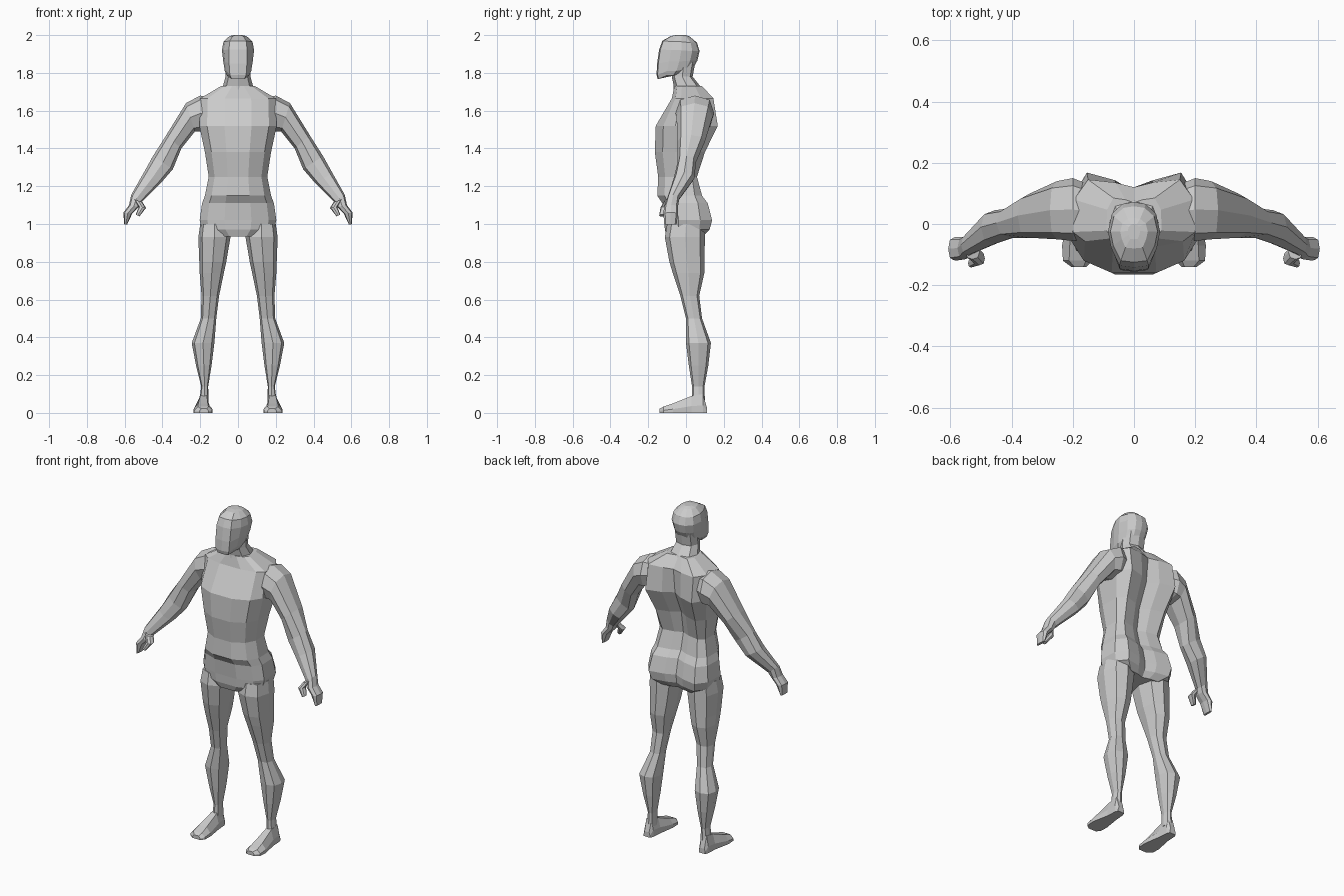
import bpy, bmesh
from mathutils import Vector


def loft(name, rings, mirror=False):
    """Skin equal-length point rings into a closed, flat-shaded mesh."""
    bm = bmesh.new()
    loops = [[bm.verts.new(p) for p in ring] for ring in rings]
    n = len(loops[0])
    for a, b in zip(loops, loops[1:]):
        for i in range(n):
            j = (i + 1) % n
            bm.faces.new((a[i], a[j], b[j], b[i]))
    bm.faces.new(loops[0])
    bm.faces.new(loops[-1])
    bmesh.ops.recalc_face_normals(bm, faces=bm.faces)
    mesh = bpy.data.meshes.new(name)
    bm.to_mesh(mesh)
    bm.free()
    obj = bpy.data.objects.new(name, mesh)
    bpy.context.collection.objects.link(obj)
    if mirror:
        obj.modifiers.new("Mirror", 'MIRROR').use_clip = False
    return obj


def symmetric(half):
    """Complete a half outline (first and last points on x = 0)."""
    return half + [(-x, y, z) for x, y, z in half[-2:0:-1]]


def octagon(a, b, yf, yb, k=0.76):
    """Eight-sided ring spanning points a to b (x, z) and yf to yb."""
    c = Vector(((a[0] + b[0]) / 2, (yf + yb) / 2, (a[1] + b[1]) / 2))
    u = Vector(((a[0] - b[0]) / 2, 0, (a[1] - b[1]) / 2))
    v = Vector((0, (yb - yf) / 2, 0))
    return [c + u * s + v * t for s, t in
            ((1, 0), (k, k), (0, 1), (-k, k), (-1, 0), (-k, -k), (0, -1), (k, -k))]


def limb(name, rows):
    return loft(name, [octagon(r[0:2], r[2:4], r[4], r[5]) for r in rows], True)


# Torso: z, half width, front, back, spine groove
torso = [(0.935, 0.13, -0.10, 0.09, 0.07), (0.97, 0.19, -0.112, 0.125, 0.09),
         (1.02, 0.203, -0.115, 0.138, 0.095), (1.11, 0.19, -0.125, 0.115, 0.075),
         (1.15, 0.175, -0.152, 0.085, 0.05), (1.25, 0.155, -0.147, 0.058, 0.025),
         (1.38, 0.175, -0.165, 0.10, 0.045), (1.52, 0.205, -0.16, 0.168, 0.105),
         (1.665, 0.20, -0.075, 0.145, 0.12), (1.73, 0.09, -0.062, 0.085, 0.07)]


def torso_ring(z, w, f, b, s):
    return symmetric([(0, f, z), (0.35 * w, f, z), (0.8 * w, f * 0.75, z),
                      (w, f * 0.35, z), (w * 0.98, b * 0.55, z), (w * 0.75, b, z),
                      (w * 0.3, b * 0.6 + s * 0.4, z), (0, s, z)])


loft("torso", [torso_ring(*r) for r in torso])

# Neck
loft("neck", [octagon((w, z), (-w, z), f, b) for z, w, f, b in
              ((1.66, 0.10, -0.07, 0.10), (1.73, 0.08, -0.065, 0.075),
               (1.78, 0.066, -0.075, 0.035), (1.86, 0.066, -0.07, 0.05))])

# Head: half width, face half width, front y/z, side z, back y/z
head = [(0.058, 0.035, -0.15, 1.768, 1.785, 0.0, 1.80),
        (0.070, 0.043, -0.156, 1.79, 1.81, 0.035, 1.82),
        (0.078, 0.047, -0.153, 1.85, 1.86, 0.06, 1.865),
        (0.085, 0.048, -0.142, 1.925, 1.92, 0.072, 1.915),
        (0.077, 0.043, -0.125, 1.97, 1.965, 0.058, 1.96),
        (0.045, 0.028, -0.08, 1.995, 1.995, 0.02, 1.992),
        (0.02, 0.012, -0.05, 2.0, 2.0, 0.0, 2.0)]


def head_ring(w, fw, fy, fz, sz, by, bz):
    d = by - fy
    return symmetric([(0, fy, fz), (fw, fy + 0.03 * d, fz), (w * 0.88, fy + 0.3 * d, sz),
                      (w, fy + 0.55 * d, sz), (w * 0.85, fy + 0.82 * d, bz),
                      (w * 0.45, fy + 0.97 * d, bz), (0, by, bz)])


loft("head", [head_ring(*r) for r in head])

# Arms with hands: outer x, z, inner x, z, front, back
limb("arms", [(0.15, 1.67, 0.15, 1.51, -0.05, 0.13),
              (0.20, 1.68, 0.20, 1.49, -0.055, 0.15),
              (0.275, 1.64, 0.228, 1.49, -0.05, 0.14),
              (0.38, 1.47, 0.30, 1.40, -0.045, 0.10),
              (0.45, 1.36, 0.345, 1.29, -0.045, 0.052),
              (0.50, 1.27, 0.41, 1.215, -0.065, 0.045),
              (0.565, 1.155, 0.51, 1.115, -0.10, -0.035),
              (0.577, 1.10, 0.525, 1.09, -0.115, -0.042),
              (0.607, 1.06, 0.56, 1.055, -0.12, -0.042),
              (0.602, 0.997, 0.587, 0.997, -0.115, -0.05)])
limb("thumbs", [(0.55, 1.13, 0.505, 1.115, -0.115, -0.07),
                (0.525, 1.09, 0.487, 1.085, -0.135, -0.09),
                (0.542, 1.05, 0.522, 1.04, -0.142, -0.115)])

# Legs: z, outer x, inner x, front, back
legs = [(1.00, 0.20, 0.05, -0.10, 0.10), (0.93, 0.21, 0.04, -0.112, 0.10),
        (0.80, 0.205, 0.062, -0.088, 0.098), (0.74, 0.203, 0.075, -0.07, 0.097),
        (0.62, 0.193, 0.10, -0.03, 0.07), (0.50, 0.197, 0.115, 0.0, 0.085),
        (0.37, 0.245, 0.125, 0.0, 0.132), (0.25, 0.222, 0.14, 0.015, 0.118),
        (0.14, 0.195, 0.158, 0.032, 0.098), (0.06, 0.205, 0.155, 0.03, 0.10)]
limb("legs", [(xo, z, xi, z, f, b) for z, xo, xi, f, b in legs])

# Feet: y, inner x, outer x, top z, top inset
feet = [(0.11, 0.163, 0.205, 0.03, 0.006), (0.09, 0.155, 0.212, 0.10, 0.012),
        (0.03, 0.15, 0.215, 0.09, 0.015), (-0.07, 0.135, 0.235, 0.05, 0.025),
        (-0.12, 0.137, 0.232, 0.033, 0.02), (-0.14, 0.155, 0.205, 0.022, 0.01)]
loft("feet", [[(a, y, 0), (a, y, t * 0.4), (a + i, y, t), (b - i, y, t),
               (b, y, t * 0.4), (b, y, 0)] for y, a, b, t, i in feet], True)
